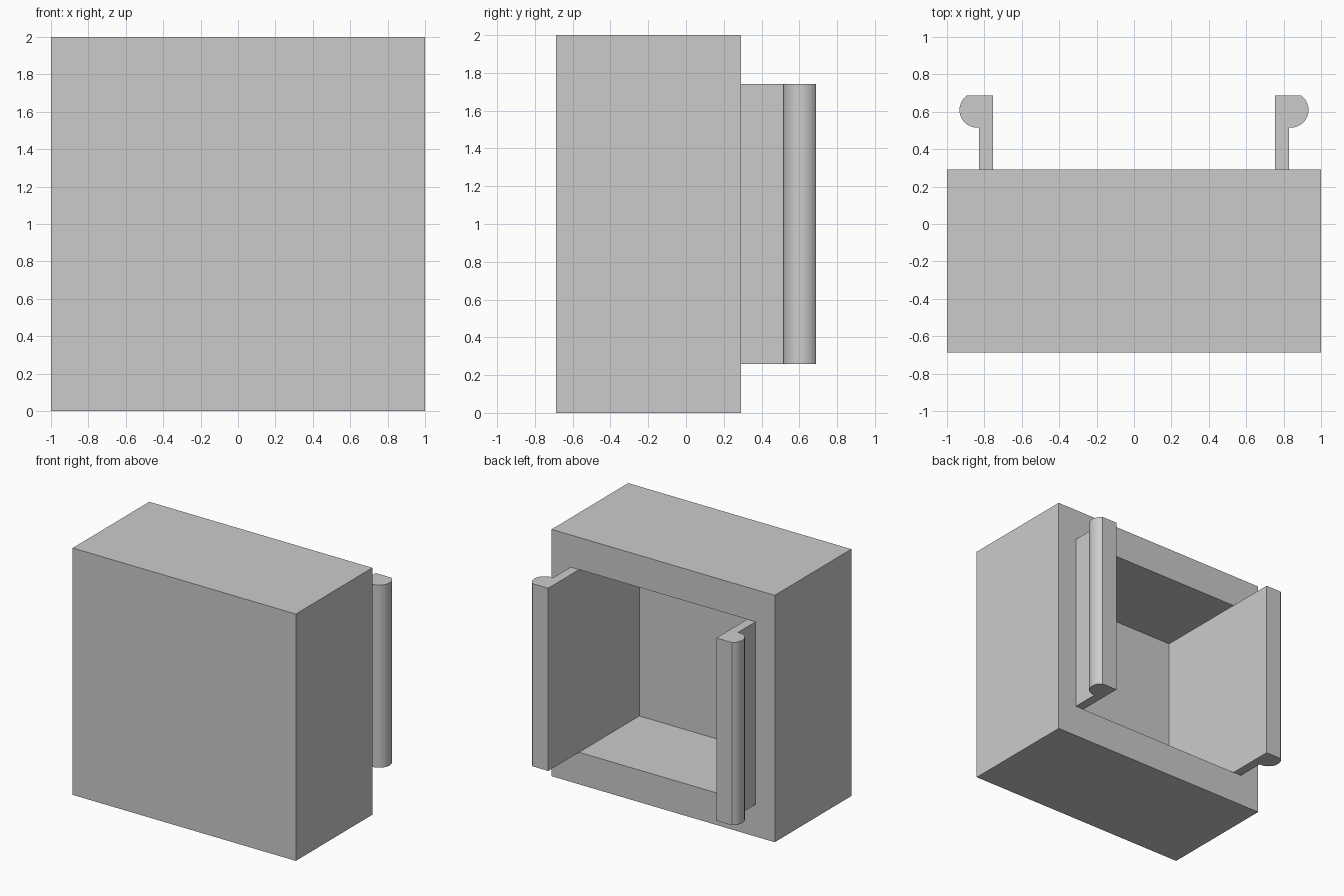
import bpy
import bmesh
import math

if "Cube" in bpy.data.objects:
    bpy.data.objects.remove(bpy.data.objects["Cube"], do_unlink=True)

grey = bpy.data.materials.new("light_grey")
grey.use_nodes = True
colour = (0.6, 0.6, 0.6, 1)
grey.diffuse_color = colour
grey.node_tree.nodes["Principled BSDF"].inputs["Base Color"].default_value = colour

FRONT, BACK, END = -0.688, 0.292, 0.688
OPEN_X, LOW, HIGH = 0.753, 0.26, 1.74
CAVITY_DEPTH = 0.77


def add_object(name, bm):
    bmesh.ops.recalc_face_normals(bm, faces=bm.faces)
    mesh = bpy.data.meshes.new(name)
    bm.to_mesh(mesh)
    bm.free()
    mesh.materials.append(grey)
    obj = bpy.data.objects.new(name, mesh)
    bpy.context.collection.objects.link(obj)
    return obj


# Box with a rectangular recess in its back face
bm = bmesh.new()
bmesh.ops.create_cube(bm, size=1)
for v in bm.verts:
    v.co = (v.co.x * 2, FRONT if v.co.y < 0 else BACK, v.co.z * 2 + 1)
back = max(bm.faces, key=lambda f: f.calc_center_median().y)
bmesh.ops.inset_individual(bm, faces=[back], thickness=0.2)
for v in back.verts:
    v.co.x = math.copysign(OPEN_X, v.co.x)
    v.co.z = HIGH if v.co.z > 1 else LOW
floor = bmesh.ops.extrude_discrete_faces(bm, faces=[back])["faces"][0]
bmesh.ops.translate(bm, verts=floor.verts, vec=(0, -CAVITY_DEPTH, 0))
add_object("housing", bm)

# Hook profile: straight stem with a rounded, flat-topped bead outside
CX, CY, R = 0.838, 0.61, 0.095
STEM_X = 0.828
start = -math.acos((STEM_X - CX) / R)
stop = math.asin((END - CY) / R)
SEGMENTS = 24
profile = [(OPEN_X, BACK), (STEM_X, BACK)]
for i in range(SEGMENTS + 1):
    a = start + (stop - start) * i / SEGMENTS
    profile.append((CX + R * math.cos(a), CY + R * math.sin(a)))
profile.append((OPEN_X, END))

# Mirrored pair of snap clips
for name, side in (("left_clip", 1), ("right_clip", -1)):
    bm = bmesh.new()
    base = bm.faces.new([bm.verts.new((side * x, y, LOW)) for x, y in profile])
    top = bmesh.ops.extrude_face_region(bm, geom=[base], use_keep_orig=True)["geom"]
    bmesh.ops.translate(bm, vec=(0, 0, HIGH - LOW),
                        verts=[g for g in top if isinstance(g, bmesh.types.BMVert)])
    clip = add_object(name, bm)
    bpy.ops.object.select_all(action="DESELECT")
    clip.select_set(True)
    bpy.context.view_layer.objects.active = clip
    bpy.ops.object.shade_smooth_by_angle(angle=math.radians(30))
